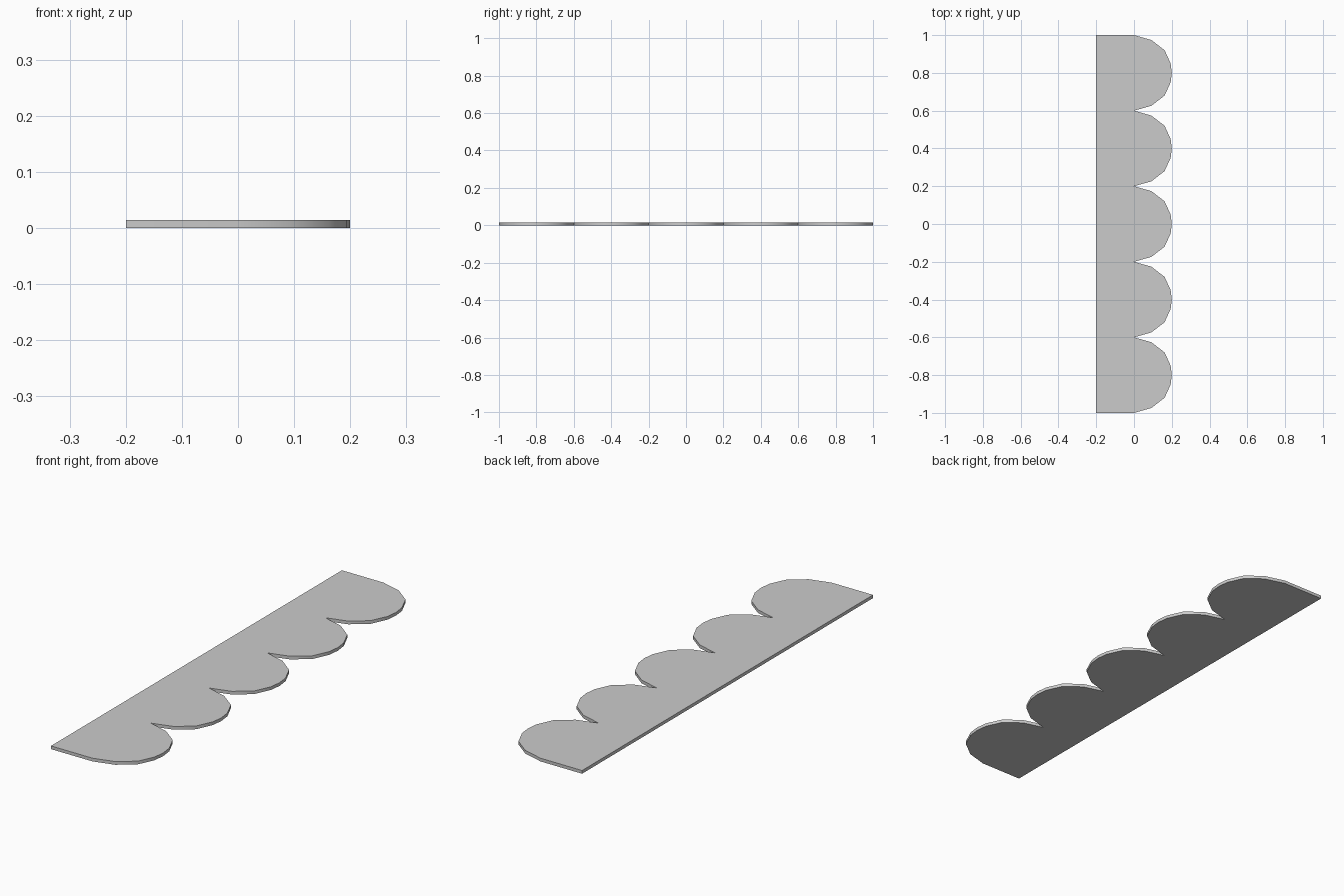
import bpy, bmesh, math

if "Cube" in bpy.data.objects:
    bpy.data.objects.remove(bpy.data.objects["Cube"])

THICK = 0.014
# Upper half of one scallop: (x, offset from scallop centre)
half = [(0.0, 0.2), (0.092, 0.174), (0.162, 0.12), (0.194, 0.05), (0.2, 0.0)]
lobe = half + [(x, -y) for x, y in reversed(half[:-1])]

# Outline: straight back edge plus five scallops
outline = [(-0.2, 1.0)]
for i in range(5):
    centre = 0.8 - 0.4 * i
    pts = lobe if i == 0 else lobe[1:]
    outline += [(x, centre + y) for x, y in pts]
outline.append((-0.2, -1.0))
outline.reverse()

# Extrude the outline into a thin board
bm = bmesh.new()
face = bm.faces.new([bm.verts.new((x, y, 0)) for x, y in outline])
res = bmesh.ops.extrude_face_region(bm, geom=[face], use_keep_orig=True)
top = [g for g in res["geom"] if isinstance(g, bmesh.types.BMVert)]
bmesh.ops.translate(bm, verts=top, vec=(0, 0, THICK))
bmesh.ops.recalc_face_normals(bm, faces=bm.faces)
mesh = bpy.data.meshes.new("scalloped_trim")
bm.to_mesh(mesh)
bm.free()

trim = bpy.data.objects.new("scalloped_trim", mesh)
bpy.context.collection.objects.link(trim)
bpy.context.view_layer.objects.active = trim
trim.select_set(True)
bpy.ops.object.shade_smooth_by_angle(angle=math.radians(35))
